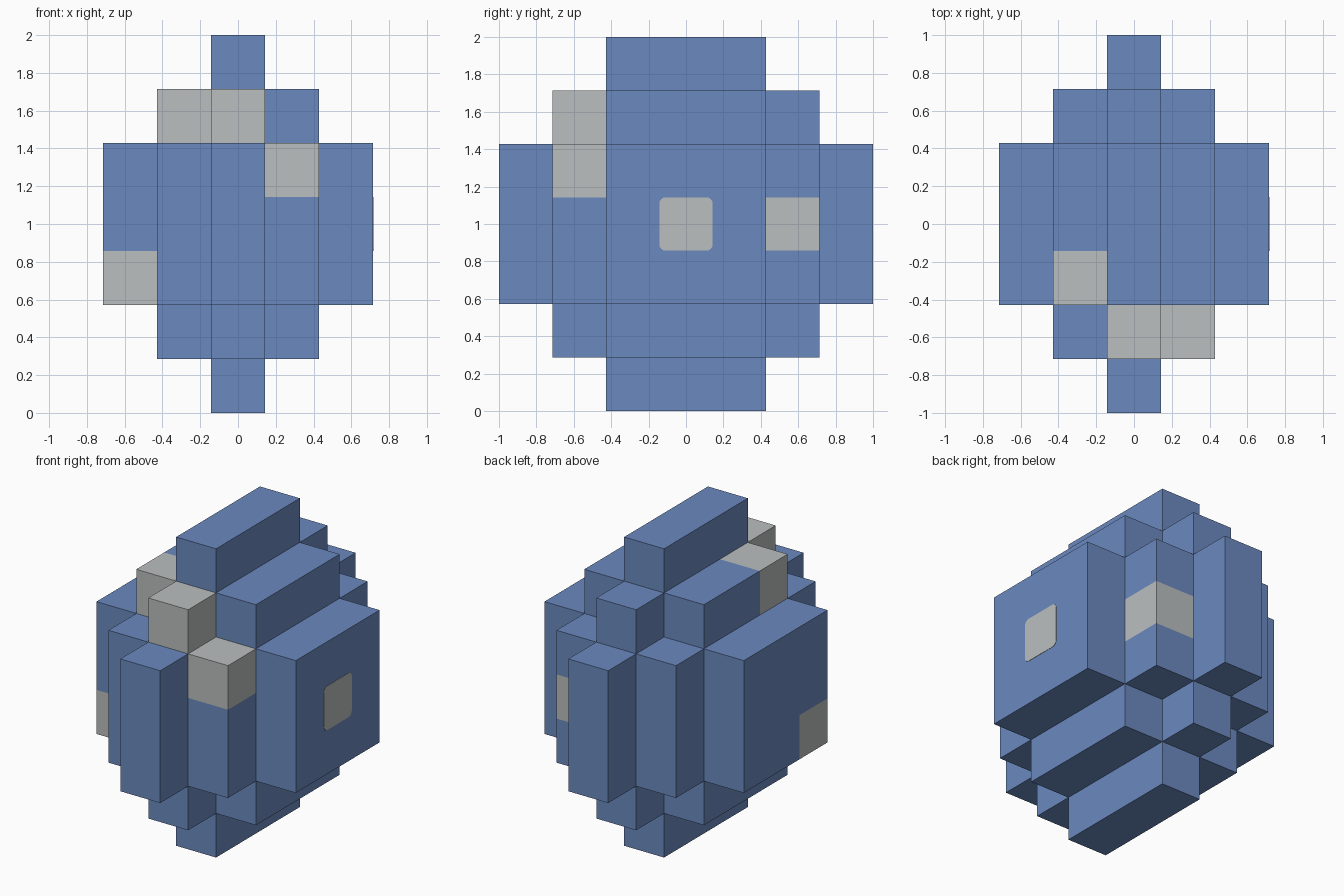
import bpy
import bmesh
from mathutils import Vector

U = 2 / 7                                   # edge of one block
CENTRE = Vector((0, 0, 1))

default = bpy.data.objects.get("Cube")
if default:
    bpy.data.objects.remove(default, do_unlink=True)


def make_material(name, rgb):
    mat = bpy.data.materials.new(name)
    mat.use_nodes = True
    colour = (*rgb, 1.0)
    mat.diffuse_color = colour
    mat.node_tree.nodes["Principled BSDF"].inputs["Base Color"].default_value = colour
    return mat


def add_object(name, bm, materials):
    mesh = bpy.data.meshes.new(name)
    bm.to_mesh(mesh)
    bm.free()
    for mat in materials:
        mesh.materials.append(mat)
    obj = bpy.data.objects.new(name, mesh)
    bpy.context.collection.objects.link(obj)
    return obj


blue = make_material("slate_blue", (0.147, 0.254, 0.521))
grey = make_material("pale_grey", (0.497, 0.521, 0.521))

# Stepped rounded body: blocks whose distances from the core add up to two or less
blocks = {
    (i, j, k)
    for i in range(-2, 3) for j in range(-3, 4) for k in range(-3, 4)
    if abs(i) + max(abs(j) - 1, 0) + max(abs(k) - 1, 0) <= 2
}
grey_blocks = {(-1, -1, 2), (0, -2, 2), (1, -2, 1), (-2, -1, -1), (1, 2, 0)}

# Outer skin only: one square wherever a block has no neighbour
bm = bmesh.new()
for block in sorted(blocks):
    for axis in range(3):
        for sign in (-1, 1):
            normal = Vector((0, 0, 0))
            normal[axis] = sign
            if tuple(int(a + b) for a, b in zip(block, normal)) in blocks:
                continue
            side = Vector((0, 0, 0))
            side[(axis + 1) % 3] = 1
            up = normal.cross(side)
            middle = Vector(block) + normal / 2
            corners = [middle + (side * a + up * b) / 2
                       for a, b in ((-1, -1), (1, -1), (1, 1), (-1, 1))]
            face = bm.faces.new([bm.verts.new(CENTRE + c * U) for c in corners])
            face.material_index = int(block in grey_blocks)

# Join the squares into clean flat panels
bmesh.ops.remove_doubles(bm, verts=bm.verts, dist=0.001)
bmesh.ops.dissolve_limit(bm, angle_limit=0.01, verts=bm.verts, edges=bm.edges,
                         delimit={'MATERIAL'})
add_object("stepped_body", bm, [blue, grey])

# Rounded grey spot on the left side
bm = bmesh.new()
bmesh.ops.create_cube(bm, size=1)
bmesh.ops.scale(bm, verts=bm.verts, vec=(0.004, U, U))
rims = [e for e in bm.edges if abs(e.verts[0].co.x - e.verts[1].co.x) > 0.001]
bmesh.ops.bevel(bm, geom=rims, offset=0.035, segments=4, profile=0.5,
                affect='EDGES')
spot = add_object("left_side_spot", bm, [grey])
spot.location = CENTRE + Vector((2.5 * U, 0, 0))
